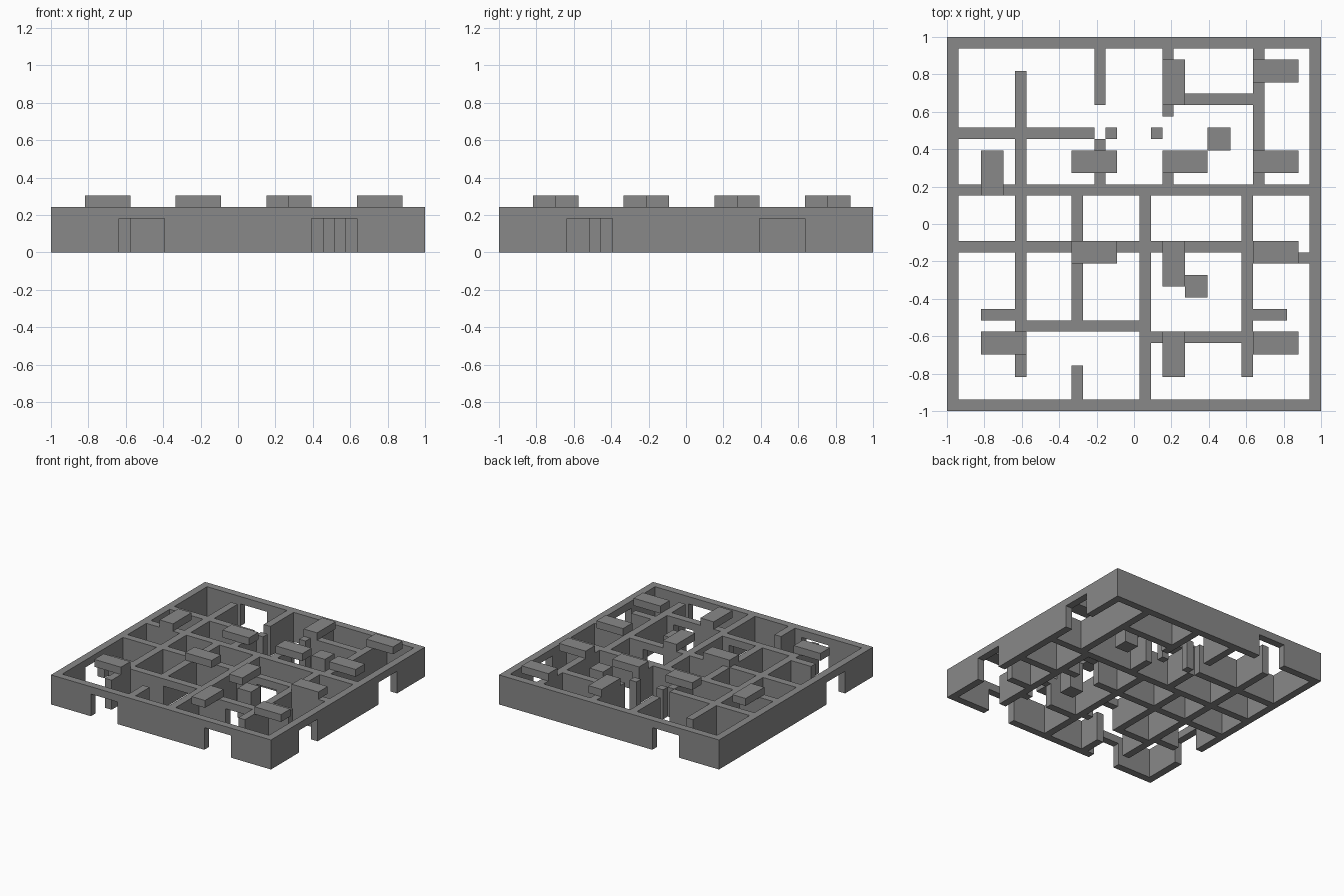
import bpy, bmesh
from mathutils import Vector

old = bpy.data.objects.get("Cube")
if old:
    bpy.data.objects.remove(old, do_unlink=True)

N = 33               # cells along each side
U = 2 / N            # cell size
WALL, DOOR = 4, 3    # heights in cells

grey = bpy.data.materials.new("stone_grey")
grey.use_nodes = True
colour = (0.25, 0.25, 0.25, 1)
grey.diffuse_color = colour
grey.node_tree.nodes["Principled BSDF"].inputs["Base Color"].default_value = colour


def place(i, j, k):
    return Vector((i * U - 1, j * U - 1, k * U))


def finish(name, bm):
    mesh = bpy.data.meshes.new(name)
    bm.to_mesh(mesh)
    bm.free()
    mesh.materials.append(grey)
    obj = bpy.data.objects.new(name, mesh)
    bpy.context.collection.objects.link(obj)
    return obj


def cells(i0, i1, j0, j1, height):
    return {(i, j, k) for i in range(i0, i1) for j in range(j0, j1) for k in range(height)}


def solid(name, filled):
    """Skin a set of grid cells with only its exposed faces, then merge flat areas."""
    bm = bmesh.new()
    verts = {}

    def vert(p):
        if p not in verts:
            verts[p] = bm.verts.new(place(*p))
        return verts[p]

    for cell in sorted(filled):
        for axis in range(3):
            for side in (0, 1):
                near = list(cell)
                near[axis] += 2 * side - 1
                if tuple(near) in filled:
                    continue
                a, b = (axis + 1) % 3, (axis + 2) % 3
                ring = []
                for da, db in ((0, 0), (1, 0), (1, 1), (0, 1)):
                    p = list(cell)
                    p[axis] += side
                    p[a] += da
                    p[b] += db
                    ring.append(vert(tuple(p)))
                bm.faces.new(ring if side else ring[::-1])
    return finish(name, bm)


def slab(name, i0, i1, j0, j1, k0, k1):
    bm = bmesh.new()
    bmesh.ops.create_cube(bm, size=1)
    lo, hi = place(i0, j0, k0), place(i1, j1, k1)
    for v in bm.verts:
        v.co = (lo + hi) / 2 + v.co * (hi - lo)
    return finish(name, bm)


# Outer walls, with doorways
outer = cells(0, N, 0, N, WALL) - cells(1, N - 1, 1, N - 1, WALL)
for start in (6, 23):
    outer -= cells(start, start + 4, 0, 1, DOOR)           # front
    outer -= cells(N - 1, N, start, start + 4, DOOR)       # left
outer -= cells(6, 10, N - 1, N, DOOR)                      # back
outer -= cells(0, 1, 6, 10, DOOR)                          # right

# Inner walls: (row, from, to) across and (column, from, to) along
across = [(24, 1, 13), (27, 19, 27), (19, 1, 32), (14, 1, 27), (13, 27, 32),
          (8, 3, 6), (8, 27, 30), (7, 7, 17), (6, 18, 26), (24, 14, 15), (24, 18, 19)]
along = [(6, 3, 30), (13, 27, 32), (13, 20, 24), (19, 26, 32), (19, 20, 23),
         (27, 20, 32), (11, 8, 19), (11, 1, 4), (17, 1, 19), (26, 3, 19)]
inner = set()
for j, a, b in across:
    inner |= cells(a, b, j, j + 1, WALL)
for i, a, b in along:
    inner |= cells(i, i + 1, a, b, WALL)

# Inner doorways
for j, a, b in ((7, 12, 16), (6, 22, 25), (14, 21, 24)):
    inner -= cells(a, b, j, j + 1, DOOR)
solid("walls", outer | inner)

# Square pillars
for i, j in ((23, 23), (21, 10)):
    slab("pillar", i, i + 2, j, j + 2, 0, WALL)

# Raised blocks resting on the wall tops, lying across or along
for i, j in ((27, 29), (27, 21), (19, 21), (11, 21), (11, 13), (27, 13), (3, 5), (27, 5)):
    slab("block_across", i, i + 4, j, j + 2, WALL, WALL + 1)
for i, j in ((19, 27), (3, 19), (19, 11), (19, 3)):
    slab("block_along", i, i + 2, j, j + 4, WALL, WALL + 1)
